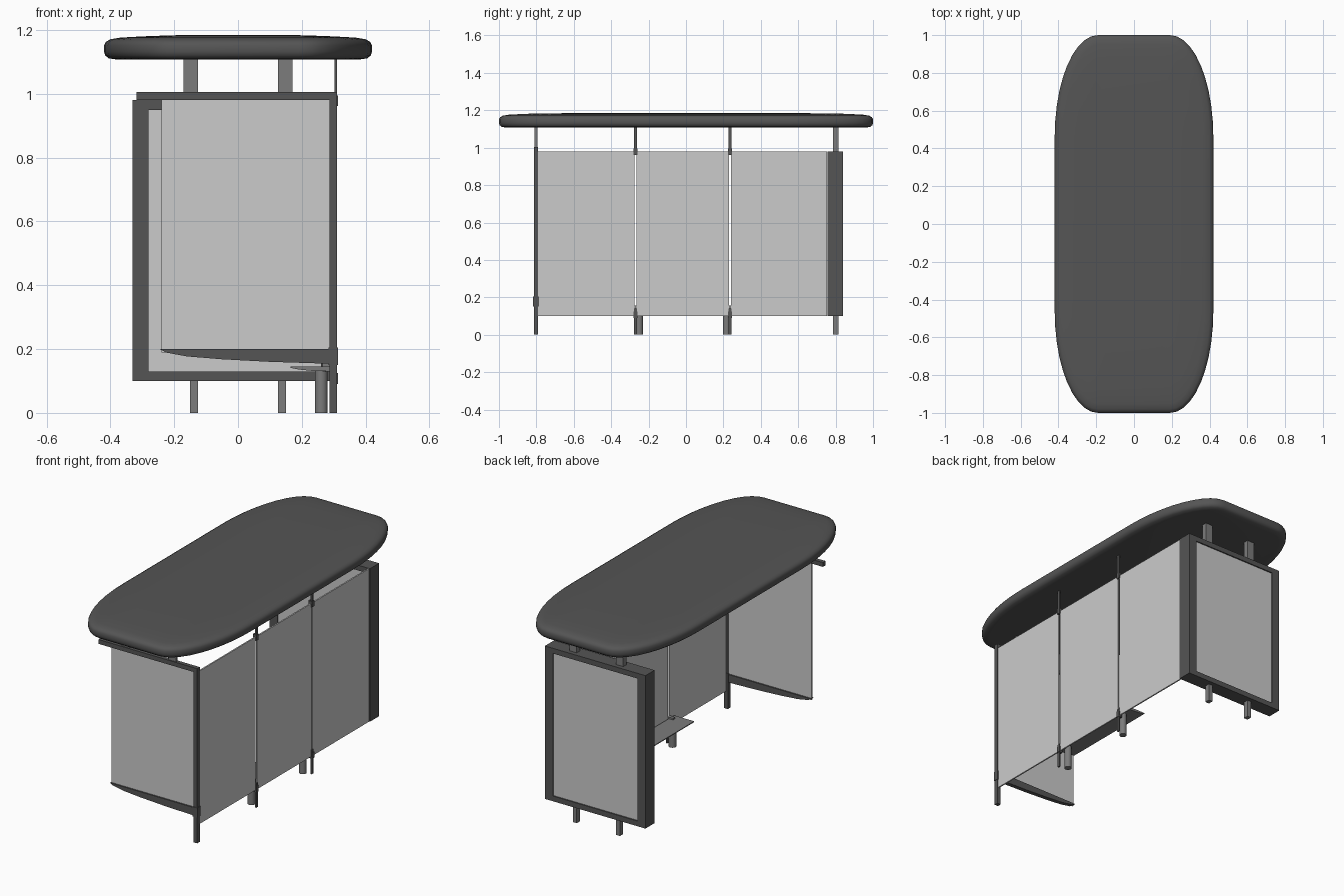
import bpy, bmesh, math
from mathutils import Vector

if "Cube" in bpy.data.objects:
    bpy.data.objects.remove(bpy.data.objects["Cube"])

dark = bpy.data.materials.new("dark_metal")
dark.diffuse_color = (0.09, 0.09, 0.09, 1)
dark.use_nodes = True
dark.node_tree.nodes["Principled BSDF"].inputs["Base Color"].default_value = dark.diffuse_color
steel = bpy.data.materials.new("steel")
steel.diffuse_color = (0.2, 0.2, 0.2, 1)
steel.use_nodes = True
steel.node_tree.nodes["Principled BSDF"].inputs["Base Color"].default_value = steel.diffuse_color


def finish(bm, name, mat=None, smooth=False):
    bmesh.ops.recalc_face_normals(bm, faces=bm.faces)
    me = bpy.data.meshes.new(name)
    bm.to_mesh(me)
    bm.free()
    ob = bpy.data.objects.new(name, me)
    bpy.context.collection.objects.link(ob)
    if mat:
        me.materials.append(mat)
    if smooth:
        bpy.ops.object.select_all(action='DESELECT')
        ob.select_set(True)
        bpy.context.view_layer.objects.active = ob
        bpy.ops.object.shade_smooth_by_angle(angle=math.radians(40))
    return ob


def boxes(name, spans, mat=None):
    """One object from boxes given as (x0, x1, y0, y1, z0, z1)."""
    bm = bmesh.new()
    for x0, x1, y0, y1, z0, z1 in spans:
        vs = bmesh.ops.create_cube(bm, size=1)["verts"]
        for v in vs:
            v.co = Vector(((x0 + x1) / 2 + v.co.x * (x1 - x0),
                           (y0 + y1) / 2 + v.co.y * (y1 - y0),
                           (z0 + z1) / 2 + v.co.z * (z1 - z0)))
    return finish(bm, name, mat)


def extrude_xz(name, pts, y0, y1, mat):
    """Profile in the xz plane extruded along y."""
    bm = bmesh.new()
    a = [bm.verts.new((x, y0, z)) for x, z in pts]
    b = [bm.verts.new((x, y1, z)) for x, z in pts]
    bm.faces.new(a)
    bm.faces.new(b[::-1])
    n = len(pts)
    for i in range(n):
        bm.faces.new((a[i], a[(i + 1) % n], b[(i + 1) % n], b[i]))
    return finish(bm, name, mat)


# Roof: rounded outline lofted through inset layers
def outline(d, steps=10):
    pts = []
    for q, (sx, sy) in enumerate([(1, 1), (-1, 1), (-1, -1), (1, -1)]):
        arc = []
        for i in range(steps + 1):
            t = math.pi / 2 * i / steps
            arc.append((sx * (0.19 + (0.23 - d) * math.cos(t)),
                        sy * (0.46 + (0.54 - d) * math.sin(t))))
        pts += arc if q % 2 == 0 else arc[::-1]
    return pts


bm = bmesh.new()
rings = []
for d, z in [(0.045, 1.107), (0.015, 1.111), (0.004, 1.12), (0, 1.132),
             (0, 1.152), (0.006, 1.163), (0.02, 1.171), (0.05, 1.176),
             (0.12, 1.180), (0.2, 1.183)]:
    rings.append([bm.verts.new((x, y, z)) for x, y in outline(d)])
rings.append([bm.verts.new((v.co.x * 0.6, v.co.y * 0.7, 1.185)) for v in rings[-1]])
n = len(rings[0])
for a, b in zip(rings, rings[1:]):
    for i in range(n):
        bm.faces.new((a[i], a[(i + 1) % n], b[(i + 1) % n], b[i]))
bm.faces.new(rings[0][::-1])
bm.faces.new(rings[-1])
finish(bm, "roof", dark, True)

# Back wall: three glass panes separated by narrow gaps
GAPS = (-0.27, 0.235)
edges = [-0.80, *GAPS, 0.76]
for i in range(3):
    boxes(f"back_glass_{i + 1}",
          [(0.298, 0.306, edges[i] + 0.006, edges[i + 1] - 0.006, 0.1, 0.98)])

# Roof and floor fins with tapered clamps gripping the panes
for i, y in enumerate(GAPS):
    boxes(f"back_fin_{i + 1}", [(0.303, 0.311, y - 0.008, y + 0.008, 0.96, 1.11),
                                (0.303, 0.311, y - 0.008, y + 0.008, 0, 0.14)], dark)
    boxes(f"back_clamp_{i + 1}", [(0.29, 0.314, y - 0.01, y + 0.01, 0.962, 0.995),
                                  (0.29, 0.314, y - 0.01, y + 0.01, 0.09, 0.125)], dark)

# Front end: pane, curved bottom rail, top rail, corner post
boxes("front_glass", [(-0.24, 0.29, -0.806, -0.798, 0.19, 0.98)])
extrude_xz("front_bottom_rail",
           [(-0.245, 0.2), (-0.225, 0.189), (-0.16, 0.177), (-0.05, 0.168),
            (0.1, 0.16), (0.29, 0.154), (0.29, 0.2)], -0.814, -0.79, dark)
boxes("front_top_rail", [(-0.318, 0.31, -0.814, -0.79, 0.98, 1.005)], dark)
boxes("corner_post", [(0.287, 0.31, -0.814, -0.79, 0, 0.99),
                      (0.284, 0.313, -0.817, -0.787, 0.15, 0.205)], dark)

# Rear end: framed display box with a face on both sides
boxes("display_frame", [(-0.33, -0.28, 0.757, 0.84, 0.1, 0.98),
                        (0.26, 0.31, 0.757, 0.84, 0.1, 0.98),
                        (-0.28, 0.26, 0.757, 0.84, 0.1, 0.13),
                        (-0.28, 0.26, 0.757, 0.84, 0.95, 0.98)], dark)
boxes("display_panel", [(-0.28, 0.26, 0.764, 0.833, 0.13, 0.95)])

# Roof supports on both ends, feet under the display box
for side, s in (("left", -1), ("right", 1)):
    x0, x1 = sorted((s * 0.125, s * 0.171))
    boxes(f"front_support_{side}", [(x0, x1, -0.809, -0.794, 1.0, 1.112)], steel)
    boxes(f"rear_support_{side}", [(x0, x1, 0.785, 0.815, 0.975, 1.112)], steel)
    x0, x1 = sorted((s * 0.125, s * 0.15))
    boxes(f"display_foot_{side}", [(x0, x1, 0.785, 0.815, 0, 0.105)], steel)

# Bench: thin plate with a curved underside on two round legs
extrude_xz("bench_seat", [(0.165, 0.146), (0.165, 0.141), (0.19, 0.136),
                          (0.23, 0.132), (0.292, 0.13), (0.292, 0.146)],
           -0.31, 0.285, steel)
for i, y in enumerate((-0.25, 0.217)):
    bm = bmesh.new()
    bmesh.ops.create_cone(bm, cap_ends=True, segments=20, radius1=0.02,
                          radius2=0.02, depth=0.132)
    bmesh.ops.translate(bm, verts=bm.verts, vec=(0.261, y, 0.066))
    finish(bm, f"bench_leg_{i + 1}", steel, True)
boxes("bench_brackets", [(0.265, 0.3, y - 0.01, y + 0.01, 0.13, 0.155) for y in GAPS], steel)
